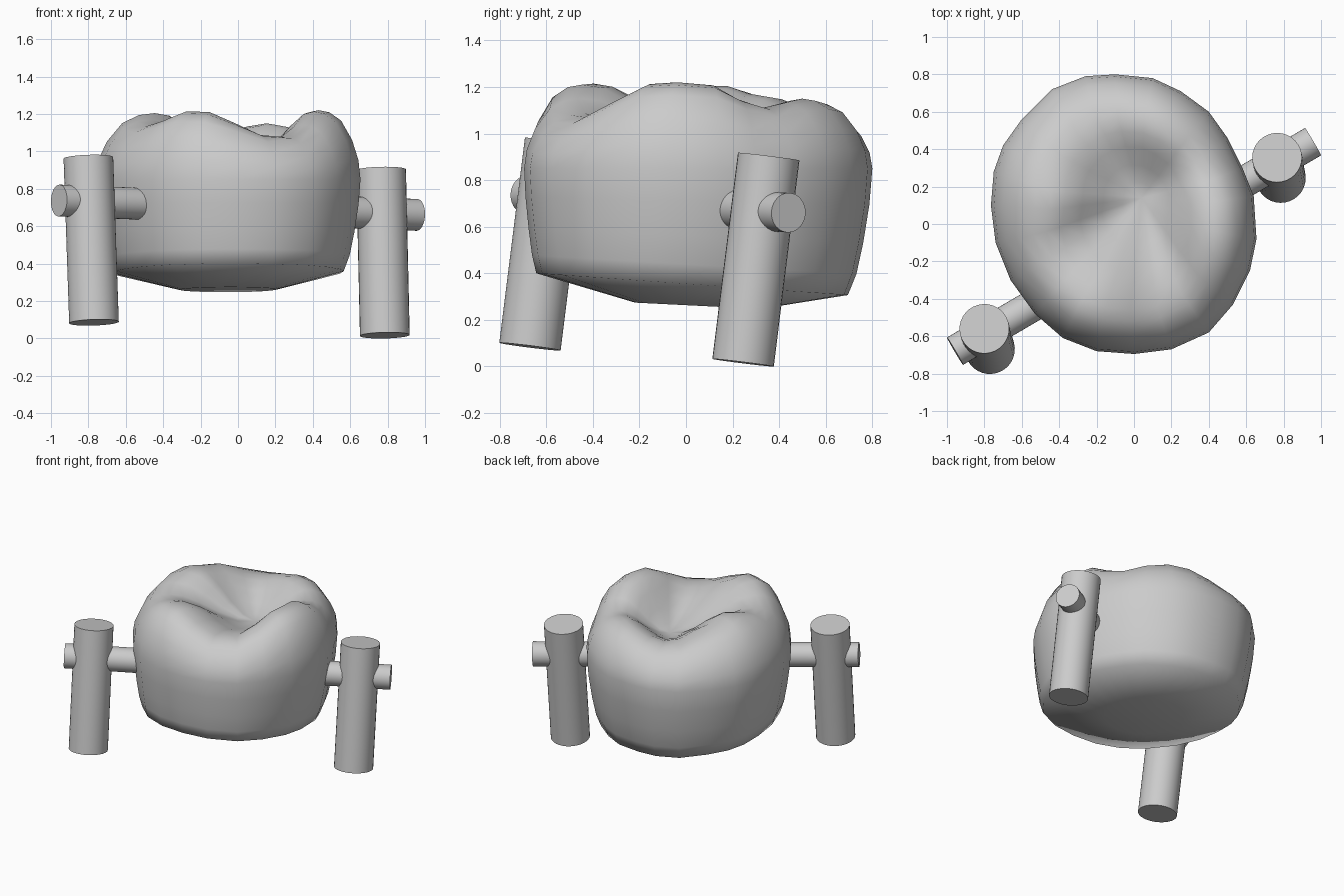
import bpy, bmesh, math
from mathutils import Vector

if "Cube" in bpy.data.objects:
    bpy.data.objects.remove(bpy.data.objects["Cube"])

CX, CY = -0.05, 0.05          # crown centre
AXIS_SIDES = 32


def rod(name, a, b, r):
    """Capped cylinder between two points."""
    a, b = Vector(a), Vector(b)
    bpy.ops.mesh.primitive_cylinder_add(vertices=AXIS_SIDES, radius=r,
                                        depth=(b - a).length, location=(a + b) / 2)
    ob = bpy.context.object
    ob.name = name
    ob.rotation_euler = (b - a).to_track_quat('Z', 'Y').to_euler()
    bpy.ops.object.shade_smooth_by_angle(angle=math.radians(35))
    return ob


def periodic(table, deg):
    """Smooth interpolation of (angle, value) pairs around the circle."""
    pts = table + [(table[0][0] + 360, table[0][1])]
    deg = (deg - pts[0][0]) % 360 + pts[0][0]
    for (a0, v0), (a1, v1) in zip(pts, pts[1:]):
        if a0 <= deg <= a1:
            t = (1 - math.cos(math.pi * (deg - a0) / (a1 - a0))) / 2
            return v0 + (v1 - v0) * t


# Widest outline of the crown, seen from above
outline = [(-.10, .80), (.10, .78), (.25, .71), (.40, .60), (.50, .46), (.58, .30),
           (.64, .15), (.655, -.08), (.62, -.25), (.53, -.43), (.40, -.58), (.20, -.67),
           (0, -.695), (-.20, -.68), (-.38, -.61), (-.53, -.48), (-.66, -.30), (-.74, -.10),
           (-.765, .10), (-.75, .28), (-.70, .42), (-.60, .56), (-.44, .72), (-.26, .79)]
outline.reverse()             # counter-clockwise

# Height and radius factor of the cusp ridge by angle
ridge_height = [(-148, 1.14), (-110, 1.22), (-60, 1.07), (-18, 1.22), (0, 1.22),
                (36, 1.11), (64, 1.15), (110, 1.075), (142, 1.16), (168, 1.21)]
ridge_radius = [(-150, .64), (-110, .68), (90, .68), (130, .62), (170, .55)]
FLOOR = 0.95
PIT_SHIFT = 0.09              # the hollow sits towards the back right

# Ring recipes: (kind, position across the zone, height blend)
rings = [('under', .36, 0), ('wall', 0, 0), ('wall', .35, .17), ('wall', .63, .42),
         ('wall', .88, .72), ('wall', 1, 1), ('top', .05, .28), ('top', .20, .57),
         ('top', .46, .85), ('top', .74, .97), ('top', 1, 1), ('pit', .85, .95),
         ('pit', .65, .70), ('pit', .42, .34), ('pit', .20, .08)]


def crown_point(kind, u, t, px, py):
    ang = math.atan2(py - CY, px - CX)
    deg = math.degrees(ang)
    rim_f = .86 + .07 * max(0, -math.sin(ang))
    ridge_f, ridge_z = periodic(ridge_radius, deg), periodic(ridge_height, deg)
    f = {'under': u, 'wall': rim_f + (1 - rim_f) * u,
         'top': 1 - (1 - ridge_f) * u, 'pit': ridge_f * u}[kind]
    x, y = CX + (px - CX) * f, CY + (py - CY) * f
    rim_z = .355 - .07 * y
    z = {'under': .263 - .05 * y, 'wall': rim_z + (.85 - rim_z) * t,
         'top': .85 + (ridge_z - .85) * t, 'pit': FLOOR + (ridge_z - FLOOR) * t}[kind]
    shift = PIT_SHIFT * (1 - u) if kind == 'pit' else 0
    return x + shift, y + shift, z


# Crown: stacked rings closed under and in the chewing hollow
bm = bmesh.new()
loops = [[bm.verts.new(crown_point(*ring, px, py)) for px, py in outline] for ring in rings]
n = len(outline)
for lo, hi in zip(loops, loops[1:]):
    for i in range(n):
        j = (i + 1) % n
        bm.faces.new((lo[i], lo[j], hi[j], hi[i]))
bottom = bm.verts.new((CX, CY, .262))
pit = bm.verts.new((CX + PIT_SHIFT, CY + PIT_SHIFT, FLOOR))
for i in range(n):
    j = (i + 1) % n
    bm.faces.new((loops[0][j], loops[0][i], bottom))
    bm.faces.new((loops[-1][i], loops[-1][j], pit))
bmesh.ops.recalc_face_normals(bm, faces=bm.faces)
for face in bm.faces:
    face.smooth = True
mesh = bpy.data.meshes.new("crown")
bm.to_mesh(mesh)
bm.free()
bpy.context.collection.objects.link(bpy.data.objects.new("crown", mesh))

# Leaning posts either side
rod("left_post", (-.77, -.67, .085), (-.80, -.56, .965), .133)
rod("right_post", (.785, .245, .016), (.765, .355, .901), .133)

# Cross bar running through both posts and the crown
rod("cross_bar", (-.957, -.68, .737), (.957, .44, .66), .085)
